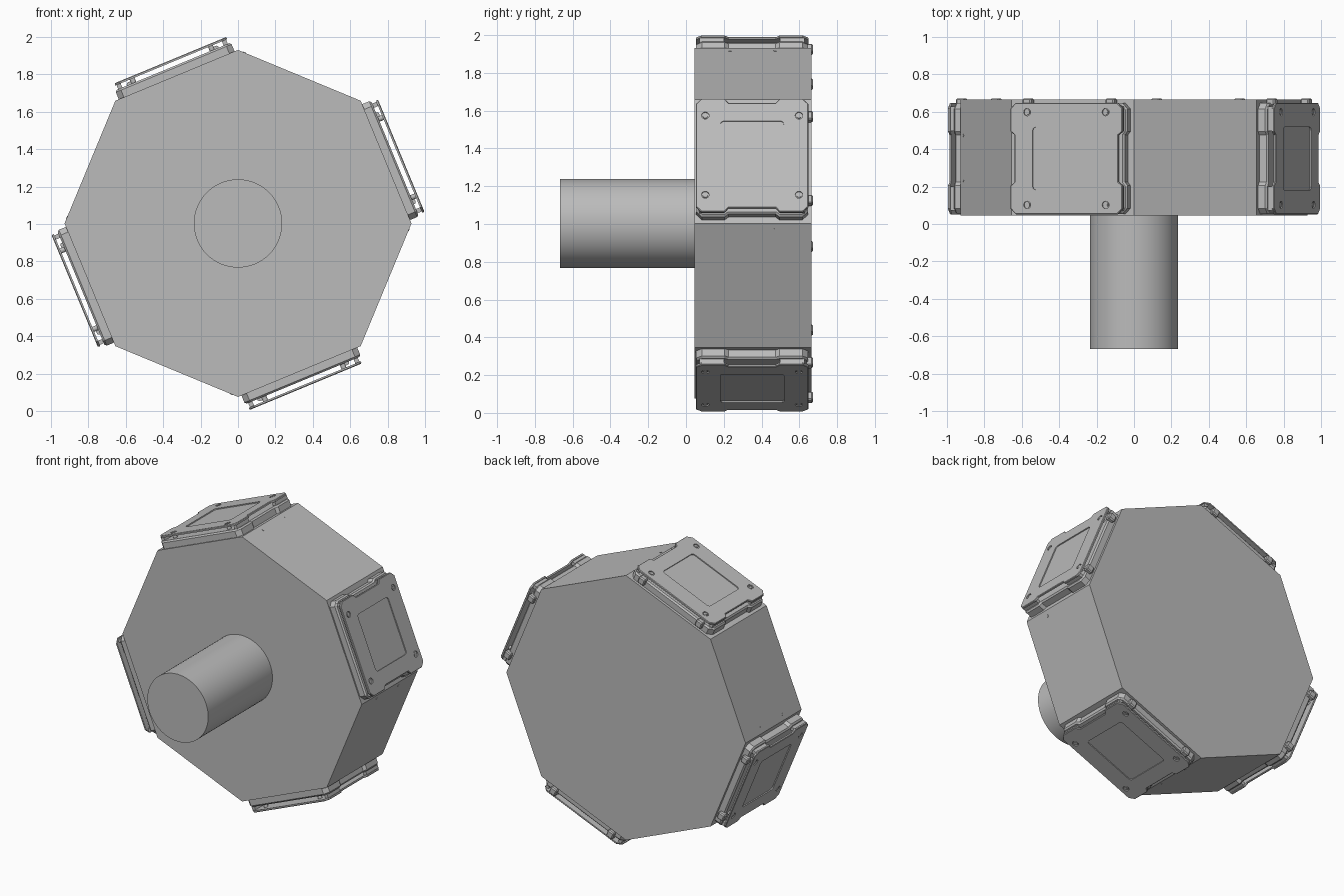
import bpy, bmesh
from math import radians, pi, cos, sin
from mathutils import Matrix, Vector

if "Cube" in bpy.data.objects:
    bpy.data.objects.remove(bpy.data.objects["Cube"])

grey = bpy.data.materials.new("plain grey")
grey.use_nodes = True
grey.diffuse_color = (0.5, 0.5, 0.5, 1)
grey.node_tree.nodes["Principled BSDF"].inputs["Base Color"].default_value = (0.5, 0.5, 0.5, 1)

CENTRE = Vector((0, 0.355, 1.003))
APOTHEM = 0.857


def add_object(name, bm, matrix=Matrix()):
    bmesh.ops.recalc_face_normals(bm, faces=bm.faces)
    mesh = bpy.data.meshes.new(name)
    bm.to_mesh(mesh)
    bm.free()
    mesh.materials.append(grey)
    obj = bpy.data.objects.new(name, mesh)
    bpy.context.collection.objects.link(obj)
    obj.matrix_world = matrix
    return obj


def prism(bm, outline, low, high, inset=0.0, bevel=0.0):
    """Extrude an outline upward, with an optional sloped upper rim."""
    face = bm.faces.new([bm.verts.new((x, y, low)) for x, y in outline])
    side = bmesh.ops.extrude_face_region(bm, geom=[face])
    top = [f for f in side["geom"] if isinstance(f, bmesh.types.BMFace)][0]
    bmesh.ops.translate(bm, verts=top.verts, vec=(0, 0, high - low))
    if bevel:
        top.normal_update()
        bmesh.ops.inset_region(bm, faces=[top], thickness=inset)
        bmesh.ops.translate(bm, verts=top.verts, vec=(0, 0, bevel))


def box(bm, x, y, z, sx, sy, sz):
    matrix = Matrix.Translation((x, y, z)) @ Matrix.Diagonal((sx, sy, sz, 1))
    bmesh.ops.create_cube(bm, size=1, matrix=matrix)


def disc(bm, x, y, low, high, radius, segments=16):
    matrix = Matrix.Translation((x, y, (low + high) / 2))
    bmesh.ops.create_cone(bm, cap_ends=True, segments=segments, radius1=radius,
                          radius2=radius, depth=high - low, matrix=matrix)


def notched_outline(hx, hy, chamfer, notch):
    """Rectangle with cut corners and a shallow trapezoid notch at each end."""
    half = [(hx - chamfer, -hy), (hx, -hy + chamfer), (hx, -0.145),
            (hx - notch, -0.125), (hx - notch, 0.125), (hx, 0.145),
            (hx, hy - chamfer), (hx - chamfer, hy)]
    return half + [(-x, -y) for x, y in half]


def rounded_outline(hx, hy, r):
    points = []
    for k, (sx, sy) in enumerate([(1, 1), (-1, 1), (-1, -1), (1, -1)]):
        for step in range(5):
            a = (k + step / 4) * pi / 2
            points.append((sx * (hx - r) + r * cos(a), sy * (hy - r) + r * sin(a)))
    return points


def side_matrix(angle):
    """Frame on a drum side: local z points out, local y points back."""
    return Matrix.Translation(CENTRE) @ Matrix.Rotation(radians(90 - angle), 4, 'Y')


# Octagonal drum and round shaft
bm = bmesh.new()
R = APOTHEM / cos(pi / 8)
prism(bm, [(R * cos(k * pi / 4), R * sin(k * pi / 4)) for k in range(8)], -0.31, 0.31)
lay_back = Matrix.Translation(CENTRE) @ Matrix.Rotation(pi / 2, 4, 'X')
add_object("octagon_drum", bm, lay_back)

bm = bmesh.new()
disc(bm, 0, 0, 0.31, 1.022, 0.236, 64)
shaft = add_object("shaft", bm, lay_back)

# Cover plate with a shallow rounded recess and screw holes
bm = bmesh.new()
prism(bm, notched_outline(0.324, 0.298, 0.03, 0.024), 0.932, 0.941, 0.004, 0.004)
plate = add_object("cover_plate", bm)
bm = bmesh.new()
prism(bm, rounded_outline(0.195, 0.168, 0.018), 0.938, 0.96)
for x in (-0.227, 0.227):
    for y in (-0.248, 0.248):
        disc(bm, x, y, 0.937, 0.96, 0.02)
cutter = add_object("recess_cutter", bm)
cutter.hide_render = True
cut = plate.modifiers.new("recess", 'BOOLEAN')
cut.object = cutter
cut.solver = 'EXACT'
graph = bpy.context.evaluated_depsgraph_get()
plate_mesh = bpy.data.meshes.new_from_object(plate.evaluated_get(graph))
bpy.data.objects.remove(plate)
bpy.data.objects.remove(cutter)

for n, angle in enumerate((22.5, 112.5, 202.5, 292.5), 1):
    frame = side_matrix(angle)
    panel = frame @ Matrix.Translation((0, -0.005, 0))

    cover = bpy.data.objects.new(f"cover_plate_{n}", plate_mesh)
    bpy.context.collection.objects.link(cover)
    cover.matrix_world = panel

    # Base tray under the plate
    bm = bmesh.new()
    prism(bm, notched_outline(0.335, 0.296, 0.03, 0.016), 0.85, 0.898, 0.01, 0.01)
    add_object(f"panel_base_{n}", bm, panel)

    # Spacers, end lips and back clips
    bm = bmesh.new()
    for s in (-1, 1):
        for y in (-0.248, 0.248):
            disc(bm, s * 0.227, y, 0.905, 0.935, 0.014)
            box(bm, s * 0.305, y * 0.86, 0.92, 0.024, 0.13, 0.03)
        box(bm, s * 0.24, 0.305, 0.897, 0.05, 0.034, 0.05)
    bmesh.ops.bevel(bm, geom=[e for e in bm.edges if e.calc_length() > 0.02 and len(e.verts[0].link_edges) == 3
                              and max(v.co.y for v in e.verts) > 0.315],
                    offset=0.007, segments=1, affect='EDGES')
    add_object(f"spacers_and_clips_{n}", bm, panel)

    # Cross-head screws
    bm = bmesh.new()
    for x in (-0.227, 0.227):
        for y in (-0.248, 0.248):
            disc(bm, x, y, 0.934, 0.943, 0.014)
            box(bm, x, y, 0.943, 0.018, 0.004, 0.002)
            box(bm, x, y, 0.943, 0.004, 0.018, 0.002)
    add_object(f"screws_{n}", bm, panel)

    # Pin dots on the bare side beside the panel
    bm = bmesh.new()
    for y in (-0.122, 0.118):
        disc(bm, -0.318, y, APOTHEM - 0.004, APOTHEM + 0.002, 0.009)
    add_object(f"pin_dots_{n}", bm, side_matrix(angle + 45))

# Smooth the shaft wall only
bpy.ops.object.select_all(action='DESELECT')
shaft.select_set(True)
bpy.context.view_layer.objects.active = shaft
bpy.ops.object.shade_smooth_by_angle(angle=radians(30))
